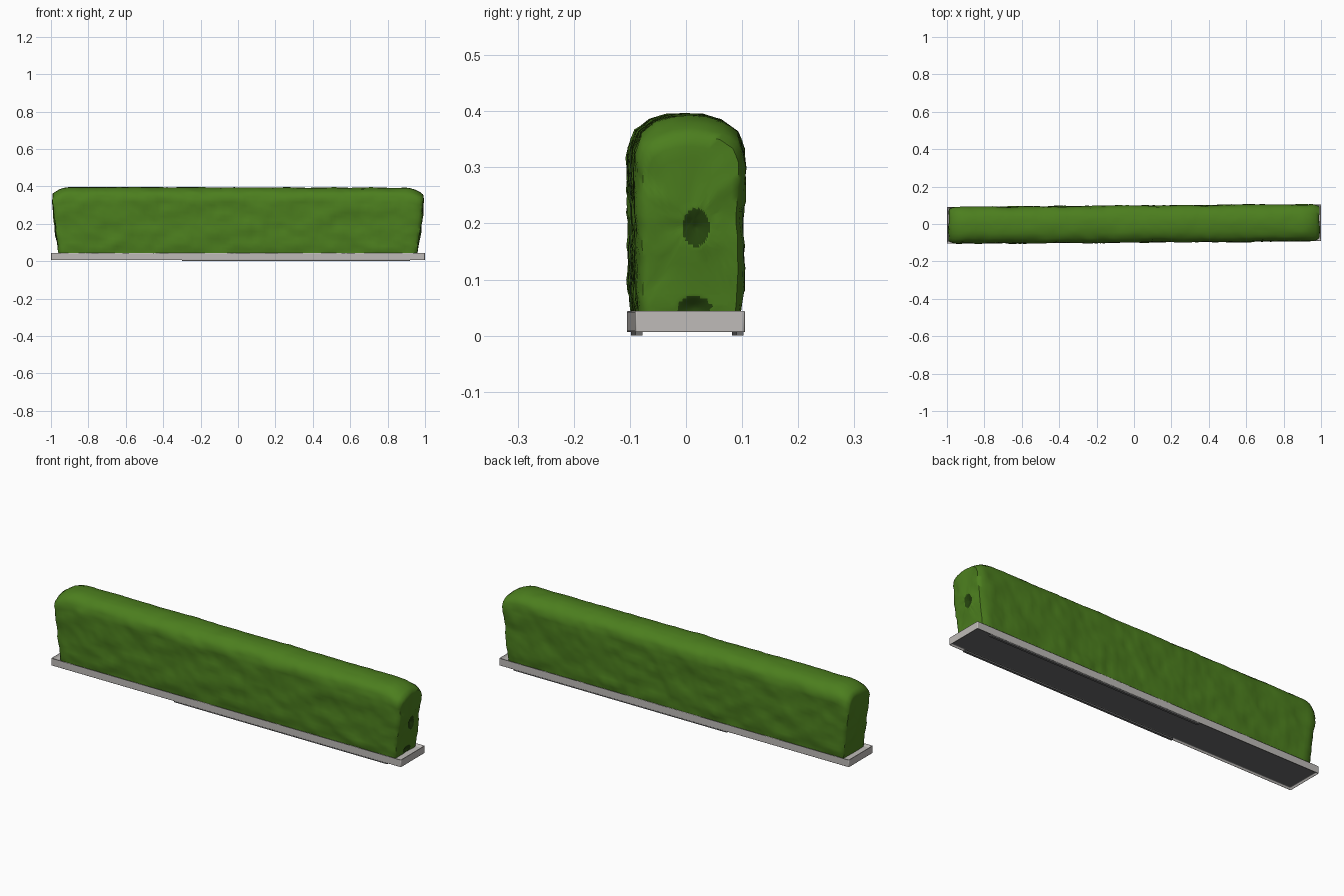
import bpy, bmesh, math
from mathutils import Vector, noise

cube = bpy.data.objects.get("Cube")
if cube:
    bpy.data.objects.remove(cube, do_unlink=True)


def material(name, rgb):
    m = bpy.data.materials.new(name)
    m.use_nodes = True
    col = (*rgb, 1)
    m.diffuse_color = col
    m.node_tree.nodes["Principled BSDF"].inputs["Base Color"].default_value = col
    return m


leaf = material("leaf_green", (0.072, 0.21, 0.013))
hollow = material("hollow_green", (0.018, 0.055, 0.004))
stone = material("stone_grey", (0.52, 0.5, 0.48))
shade = material("underside_grey", (0.15, 0.15, 0.152))


def finish(name, bm, mats, angle):
    # every part runs at the same slight skew along its length
    for v in bm.verts:
        v.co.y += 0.007 * v.co.x
    bmesh.ops.recalc_face_normals(bm, faces=bm.faces)
    mesh = bpy.data.meshes.new(name)
    bm.to_mesh(mesh)
    bm.free()
    for m in mats:
        mesh.materials.append(m)
    ob = bpy.data.objects.new(name, mesh)
    bpy.context.collection.objects.link(ob)
    bpy.ops.object.select_all(action="DESELECT")
    ob.select_set(True)
    bpy.context.view_layer.objects.active = ob
    bpy.ops.object.shade_smooth_by_angle(angle=math.radians(angle))
    return ob


# Hedge cross-section: half outline, densified and mirrored
outline = [(0.089, 0.03), (0.095, 0.08), (0.097, 0.3), (0.097, 0.335),
           (0.086, 0.366), (0.06, 0.386), (0.03, 0.395), (0, 0.397)]
half = []
for (y0, z0), (y1, z1) in zip(outline, outline[1:]):
    n = max(1, round(math.hypot(y1 - y0, z1 - z0) / 0.02))
    half += [(y0 + (y1 - y0) * i / n, z0 + (z1 - z0) * i / n) for i in range(n)]
section = half + [outline[-1]] + [(-y, z) for y, z in reversed(half)]
section += [(y, 0.03) for y in (-0.045, 0, 0.045)]

# Stations along the length: (x, ring scale)
LENGTH, COUNT = 0.99, 110
caps = [0.08, 0.25, 0.42, 0.58, 0.73, 0.87]
stations = [(-LENGTH, k) for k in caps]
stations += [(-LENGTH + 2 * LENGTH * i / COUNT, 1) for i in range(COUNT + 1)]
stations += [(LENGTH, k) for k in reversed(caps)]


def hedge_point(x, k, y, z):
    inset = LENGTH - abs(x)
    round_w = max(0, 1 - inset / 0.04) ** 2
    round_t = max(0, 1 - inset / 0.1) ** 2
    y *= 1 - 0.12 * round_w
    z -= max(0, z - 0.2) / 0.2 * (0.036 * round_t + 0.004 * (x + 1) / 2)
    y, z = y * k, 0.2 + (z - 0.2) * k
    taper = 0.036 * max(0, (0.32 - z) / 0.29) ** 1.2
    return Vector((x * (1 - taper) + math.copysign(0.006 * (1 - k), x), y, z))


bm = bmesh.new()
rings = [[bm.verts.new(hedge_point(x, k, y, z)) for y, z in section]
         for x, k in stations]
for a, b in zip(rings, rings[1:]):
    for i in range(len(a)):
        j = (i + 1) % len(a)
        bm.faces.new((a[i], a[j], b[j], b[i]))
for ring in (rings[0], rings[-1]):
    bmesh.ops.poke(bm, faces=[bm.faces.new(ring)])
bmesh.ops.recalc_face_normals(bm, faces=bm.faces)
bm.normal_update()

# Uneven clipped foliage, calmer on the top
moves = {}
for v in bm.verts:
    p = v.co
    bumps = noise.noise(Vector((p.x * 9, p.y * 14, p.z * 16)))
    fine = noise.noise(Vector((p.x * 28, p.y * 32, p.z * 40)))
    calm = 1 - 0.6 * max(0, v.normal.z)
    moves[v] = v.normal * calm * (0.007 * bumps + 0.004 * fine)
for v, d in moves.items():
    v.co += d

# Dark hollows in one end: (y, z, half width, half height)
hollows = [(0.011, 0.193, 0.024, 0.034), (0.008, 0.05, 0.03, 0.02)]


def hollow_distance(p):
    if p.x < 0.92:
        return 10
    return min(math.hypot((p.y - y) / w, (p.z - z) / h) for y, z, w, h in hollows)


near = {e for f in bm.faces for e in f.edges
        if hollow_distance(f.calc_center_median()) < 1.6}
bmesh.ops.subdivide_edges(bm, edges=list(near), cuts=4, use_grid_fill=True)
for f in bm.faces:
    if hollow_distance(f.calc_center_median()) < 1:
        f.material_index = 1
for v in bm.verts:
    v.co.x -= 0.012 * max(0, 1 - hollow_distance(v.co))
finish("hedge", bm, [leaf, hollow], 60)


def box(x0, x1, y0, y1, z0, z1):
    b = bmesh.new()
    bmesh.ops.create_cube(b, size=1)
    for v in b.verts:
        v.co = Vector((x1 if v.co.x > 0 else x0, y1 if v.co.y > 0 else y0,
                       z1 if v.co.z > 0 else z0))
    return b


# Planter tray, recessed above and below, with a dark underside floor
bm = box(-1, 1, -0.098, 0.098, 0.004, 0.046)
bm.normal_update()
for side, rim in ((1, 0.014), (-1, 0.01)):
    face = next(f for f in bm.faces if f.normal.z * side > 0.9)
    bmesh.ops.inset_region(bm, faces=[face], thickness=rim)
    for v in face.verts:
        v.co.z -= side * 0.012
    face.material_index = 1 if side < 0 else 0
    bm.normal_update()
tray = finish("tray", bm, [stone, shade], 30)
bev = tray.modifiers.new("Soft edges", "BEVEL")
bev.width, bev.segments = 0.004, 3

# Low runners under the long edges
for side, label in ((-1, "front"), (1, "back")):
    y = side * 0.09
    finish(label + "_runner", box(-0.3, 0.92, y - 0.006, y + 0.006, 0, 0.008),
           [shade], 30)
